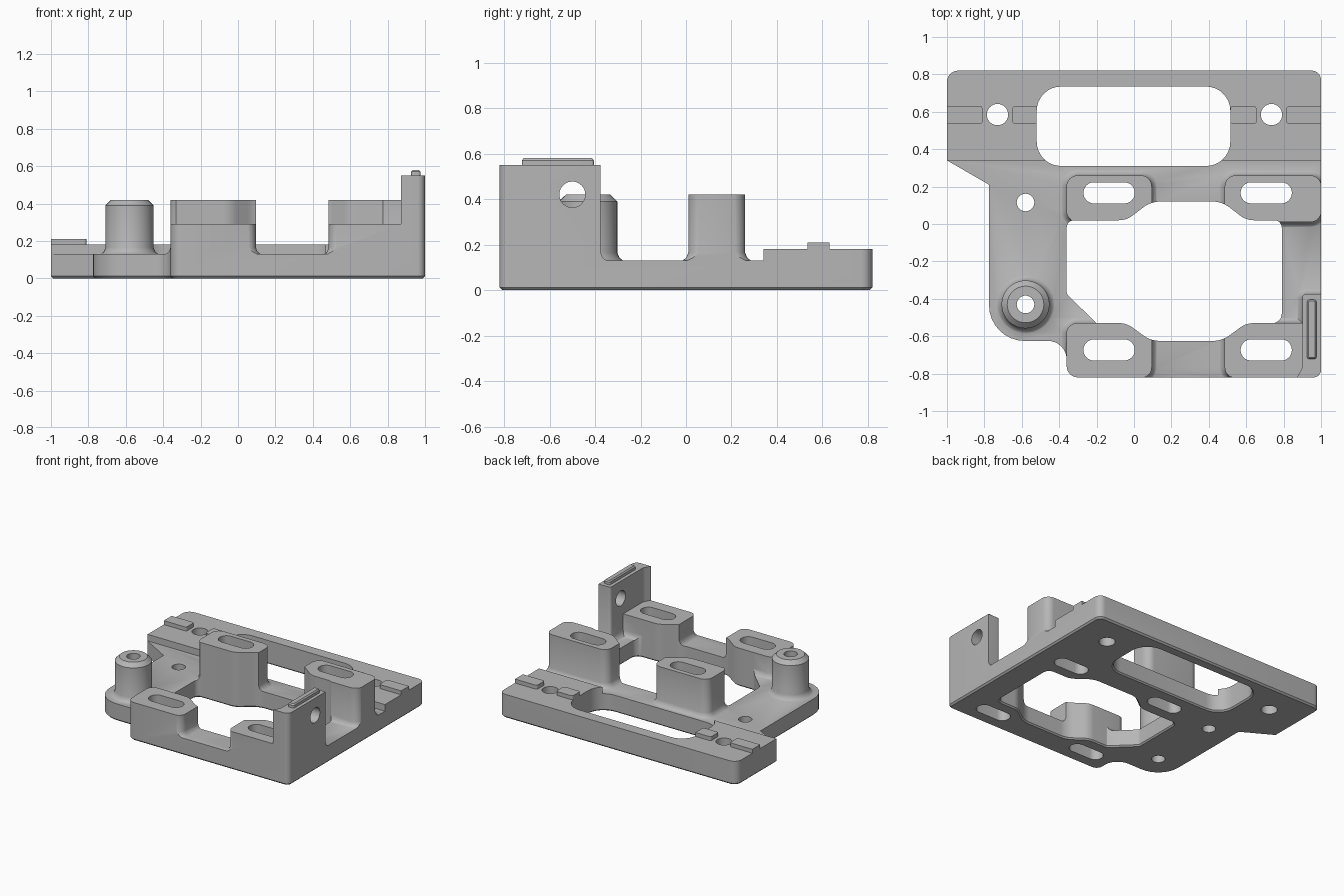
import bpy, bmesh, math
from mathutils import Vector, Matrix

old = bpy.data.objects.get("Cube")
if old:
    bpy.data.objects.remove(old, do_unlink=True)

GREY = 0.47
mat = bpy.data.materials.new("plain grey")
mat.use_nodes = True
mat.diffuse_color = (GREY, GREY, GREY, 1)
mat.node_tree.nodes["Principled BSDF"].inputs["Base Color"].default_value = (GREY, GREY, GREY, 1)


def rounded(corners, steps=8):
    """Outline from (x, y, radius) corners, each replaced by a tangent arc."""
    out = []
    for i, (x, y, r) in enumerate(corners):
        p = Vector((x, y))
        if r == 0:
            out.append(p)
            continue
        a = (Vector(corners[i - 1][:2]) - p).normalized()
        b = (Vector(corners[(i + 1) % len(corners)][:2]) - p).normalized()
        half = a.angle(b) / 2
        centre = p + (a + b).normalized() * (r / math.sin(half))
        start = p + a * (r / math.tan(half)) - centre
        end = p + b * (r / math.tan(half)) - centre
        sweep = math.atan2(start.x * end.y - start.y * end.x, start.dot(end))
        for k in range(steps + 1):
            out.append(centre + Matrix.Rotation(sweep * k / steps, 2) @ start)
    return out


def rect(x0, x1, y0, y1, r=0):
    return rounded([(x0, y0, r), (x1, y0, r), (x1, y1, r), (x0, y1, r)])


def circle(x, y, r, n=40):
    return [Vector((x + r * math.cos(2 * math.pi * k / n),
                    y + r * math.sin(2 * math.pi * k / n))) for k in range(n)]


def offset(pts, d):
    """Grow a counter-clockwise outline by d."""
    out = []
    for i, p in enumerate(pts):
        e = (p - pts[i - 1]).normalized()
        f = (pts[(i + 1) % len(pts)] - p).normalized()
        n, m = Vector((e.y, -e.x)), Vector((f.y, -f.x))
        out.append(p + (n + m) * (d / (1 + n.dot(m))))
    return out


def solid(name, pts, layers):
    """Stack the outline through (height, growth) layers into a closed solid."""
    bm = bmesh.new()
    rings = [[bm.verts.new((p.x, p.y, z)) for p in offset(pts, d)] for z, d in layers]
    bm.faces.new(rings[0][::-1])
    bm.faces.new(rings[-1])
    n = len(pts)
    for lo, hi in zip(rings, rings[1:]):
        for i in range(n):
            j = (i + 1) % n
            bm.faces.new((lo[i], lo[j], hi[j], hi[i]))
    mesh = bpy.data.meshes.new(name)
    bm.to_mesh(mesh)
    bm.free()
    mesh.materials.append(mat)
    obj = bpy.data.objects.new(name, mesh)
    bpy.context.collection.objects.link(obj)
    return obj


def combine(body, tool, operation):
    mod = body.modifiers.new(operation, 'BOOLEAN')
    mod.operation, mod.solver, mod.object = operation, 'EXACT', tool
    bpy.context.view_layer.objects.active = body
    bpy.ops.object.modifier_apply(modifier=mod.name)
    bpy.data.objects.remove(tool, do_unlink=True)


PLATE = 0.13
FILLET = [(0.05, 0.035), (0.125, 0.035), (0.132, 0.022), (0.143, 0.009), (0.165, 0)]

# Base slab and thicker rear band
body = solid("mounting_bracket", rect(-1.2, 1.2, -1, 1), [(-0.1, 0), (PLATE, 0)])
parts = [solid("rear_band", rect(-1.1, 1.1, 0.34, 0.95), [(0.03, 0), (0.18, 0)])]

# Locating pads on the rear band
for x0, x1 in ((-1.1, -0.81), (-0.65, -0.515), (0.515, 0.655), (0.815, 1.1)):
    parts.append(solid("pad", rect(x0, x1, 0.535, 0.63, 0.015), [(0.1, 0), (0.21, 0)]))

# Four slotted posts with filleted feet
for x0, x1 in ((-0.361, 0.095), (0.485, 1.002)):
    parts.append(solid("rear_post", rect(x0, x1, 0.01, 0.26, 0.06), FILLET + [(0.42, 0)]))
    parts.append(solid("front_post", rect(x0, x1, -0.822, -0.53, 0.055), FILLET + [(0.29, 0)]))

# Round boss with chamfered top
parts.append(solid("boss", circle(-0.58, -0.43, 0.128), FILLET + [(0.39, 0), (0.42, -0.03)]))

# Upright side wall and its ridge
wall = rounded([(0.865, -0.9, 0), (1.1, -0.9, 0), (1.1, -0.375, 0), (0.9, -0.375, 0.02),
                (0.9, -0.77, 0.06), (0.865, -0.83, 0)])
parts.append(solid("side_wall", wall, FILLET + [(0.55, 0)]))
parts.append(solid("wall_ridge", rect(0.926, 0.975, -0.722, -0.405, 0.012),
                   [(0.5, 0), (0.57, 0), (0.58, -0.008)]))
for part in parts:
    combine(body, part, 'UNION')

# Trim everything to the plate outline, chamfered underneath
outline = rounded([
    (-1, 0.82, 0.06), (-1, 0.34, 0), (-0.775, 0.21, 0), (-0.775, -0.625, 0.19),
    (-0.36, -0.625, 0.1), (-0.36, -0.82, 0.06), (1, -0.82, 0.04), (1, 0.82, 0.05)])
combine(body, solid("trim", outline, [(0, -0.012), (0.012, 0), (1, 0)]), 'INTERSECT')

# Large openings
window = rect(-0.52, 0.515, 0.31, 0.735, 0.13)
opening = rounded([
    (-0.36, 0.02, 0.04), (-0.36, -0.375, 0.03), (-0.2, -0.53, 0.01), (-0.04, -0.53, 0.12),
    (0.09, -0.625, 0.15), (0.47, -0.625, 0.15), (0.6, -0.53, 0.12), (0.79, -0.53, 0.05),
    (0.79, 0.02, 0.04), (0.6, 0.02, 0.12), (0.47, 0.12, 0.15), (0.09, 0.12, 0.15),
    (-0.04, 0.02, 0.12)])
cuts = [solid("opening_cutter", pts, [(-0.1, 0.01), (0, 0.01), (0.01, 0), (1, 0)])
        for pts in (window, opening)]

# Slots through the posts
for x0 in (-0.27, 0.57):
    for y0 in (0.11, -0.73):
        cuts.append(solid("slot_cutter", rect(x0, x0 + 0.274, y0, y0 + 0.113, 0.056),
                          [(-0.1, 0), (1, 0)]))

# Round holes
for x, y, r in ((-0.73, 0.585, 0.057), (0.735, 0.585, 0.057),
                (-0.58, 0.115, 0.047), (-0.58, -0.43, 0.047)):
    cuts.append(solid("hole_cutter", circle(x, y, r), [(-0.1, 0), (1, 0)]))

# Cross hole in the side wall
cross = solid("cross_hole_cutter", circle(0, 0, 0.057), [(0.8, 0), (1.2, 0)])
cross.data.transform(Matrix.Translation((0, -0.5, 0.42)) @ Matrix.Rotation(math.pi / 2, 4, 'Y'))
cuts.append(cross)
bpy.context.view_layer.update()
for cut in cuts:
    combine(body, cut, 'DIFFERENCE')

# One material, smooth curved walls with sharp edges kept
body.data.materials.clear()
body.data.materials.append(mat)
for face in body.data.polygons:
    face.material_index = 0
bpy.ops.object.select_all(action='DESELECT')
body.select_set(True)
bpy.context.view_layer.objects.active = body
bpy.ops.object.shade_smooth_by_angle(angle=math.radians(30))
